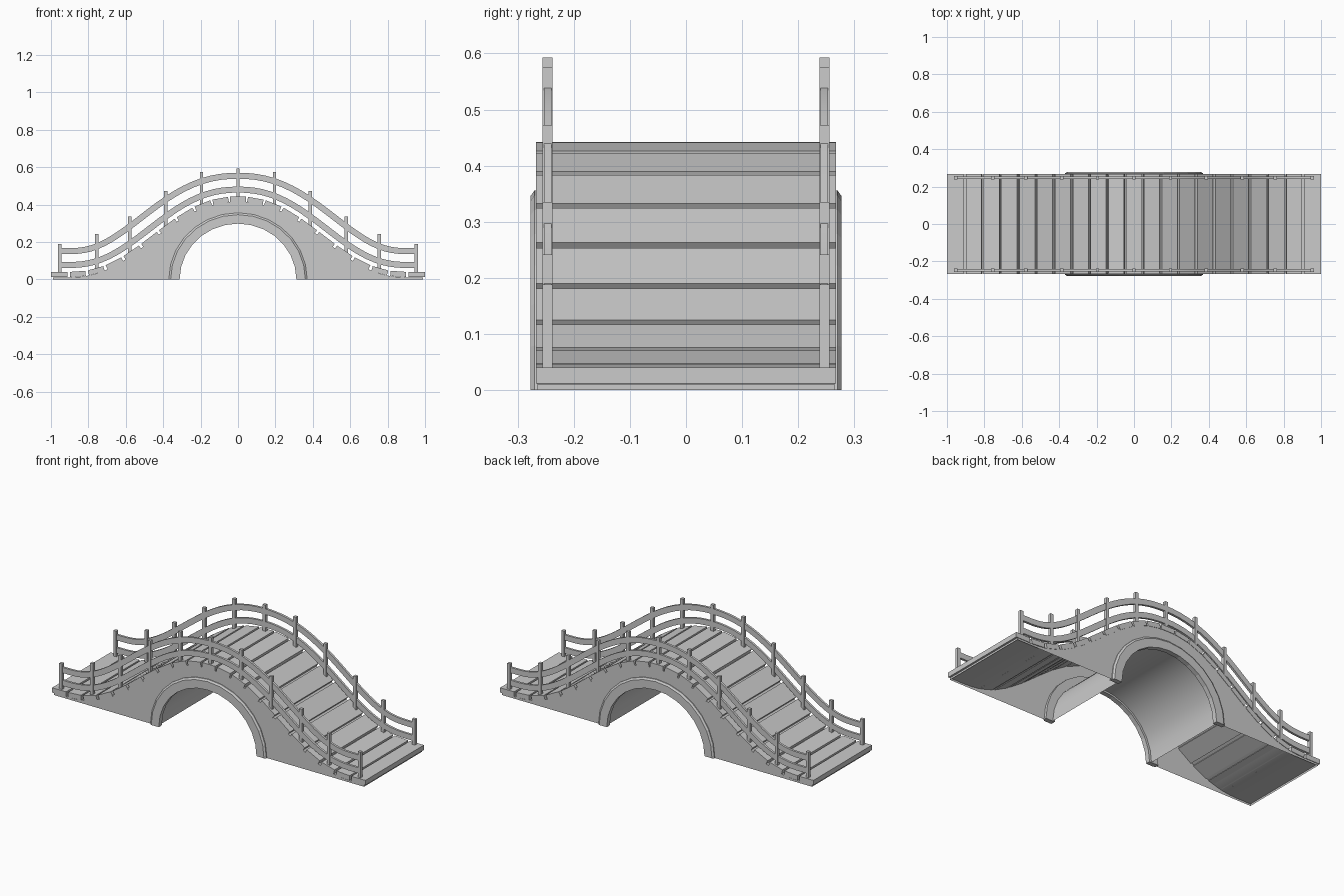
import bpy
import math

if "Cube" in bpy.data.objects:
    bpy.data.objects.remove(bpy.data.objects["Cube"])

HALF_W = 0.267      # half width of the deck
THICK = 0.028       # plank thickness


# deck height: a smooth hump that flattens to the landings
def deck(x):
    t = min(abs(x) / 0.9, 1.0)
    cosine = 0.5 * (1 + math.cos(math.pi * t))
    smoother = 1 - (6 * t**5 - 15 * t**4 + 10 * t**3)
    return 0.04 + 0.403 * 0.5 * (cosine + smoother)


# point at distance d from the deck along its normal
def offset(x, d):
    s = (deck(x + 0.001) - deck(x - 0.001)) / 0.002
    n = math.hypot(1, s)
    return (x - d * s / n, deck(x) + d / n)


def make(name, verts, faces, smooth=None):
    me = bpy.data.meshes.new(name)
    me.from_pydata(verts, [], faces)
    me.update()
    ob = bpy.data.objects.new(name, me)
    bpy.context.collection.objects.link(ob)
    bpy.ops.object.select_all(action='DESELECT')
    ob.select_set(True)
    bpy.context.view_layer.objects.active = ob
    bpy.ops.object.mode_set(mode='EDIT')
    bpy.ops.mesh.select_all(action='SELECT')
    bpy.ops.mesh.normals_make_consistent(inside=False)
    bpy.ops.object.mode_set(mode='OBJECT')
    if smooth:
        bpy.ops.object.shade_smooth_by_angle(angle=math.radians(smooth))
    return ob


# extrude an xz outline along y
def prism(name, pts, y0, y1, skip=(), smooth=None):
    n = len(pts)
    verts = [(x, y, z) for y in (y0, y1) for x, z in pts]
    faces = [tuple(range(n)), tuple(range(2 * n - 1, n - 1, -1))]
    faces += [(i, (i + 1) % n, n + (i + 1) % n, n + i) for i in range(n) if i not in skip]
    return make(name, verts, faces, smooth)


# sweep a closed list of sections
def sweep(name, sections, smooth=None):
    m = len(sections[0])
    verts = [p for s in sections for p in s]
    faces = [(i * m + j, i * m + (j + 1) % m, (i + 1) * m + (j + 1) % m, (i + 1) * m + j)
             for i in range(len(sections) - 1) for j in range(m)]
    last = (len(sections) - 1) * m
    faces += [tuple(range(m)), tuple(range(last + m - 1, last - 1, -1))]
    return make(name, verts, faces, smooth)


# bridge body: hollow shell, open underneath, with the arch tunnel
N_TOP, N_ARC = 42, 14
pts = []
for i in range(N_TOP + 1):
    x = -0.99 + 1.98 * i / N_TOP
    pts.append((x, offset(x, -THICK)[1] - 0.001))
pts.append((0.99, 0.0))
arc_start = len(pts)
for i in range(N_ARC + 1):
    a = math.pi * i / N_ARC
    pts.append((0.325 * math.cos(a), 0.308 * math.sin(a)))
arc_end = len(pts) - 1
pts.append((-0.99, 0.0))
prism("bridge_body", pts, -0.265, 0.265, skip=(arc_start - 1, arc_end), smooth=30)

# deck planks
N = 21
for k in range(N):
    a = -1 + 2 * k / N + (0.006 if k else 0)
    b = -1 + 2 * (k + 1) / N - (0.006 if k < N - 1 else 0)
    za, zb = deck(a), deck(b)
    L = math.hypot(b - a, zb - za)
    nx, nz = -(zb - za) / L * THICK, (b - a) / L * THICK
    prism("deck_plank", [(a, za), (b, zb), (b - nx, zb - nz), (a - nx, za - nz)],
          -HALF_W, HALF_W)

post_tops = {0: 0.593, 0.195: 0.575, 0.387: 0.472, 0.578: 0.335, 0.755: 0.242, 0.953: 0.188}

for side in (-1, 1):
    # arch trim with a chamfered outer edge
    ring = []
    for i in range(N_ARC + 1):
        a = math.pi * i / N_ARC
        c, s = math.cos(a), math.sin(a)
        section = [(0, 0.25), (0, 0.270), (0.010, 0.277), (0.058, 0.277), (0.058, 0.25)]
        ring.append([((0.37 - d) * c, side * y, (0.356 - d) * s) for d, y in section])
    sweep("arch_trim", ring)

    # two handrails following the deck
    for name, lo, hi in (("upper_rail", 0.095, 0.127), ("lower_rail", 0.021, 0.053)):
        secs = []
        for i in range(49):
            x = -0.955 + 1.91 * i / 48
            (x0, z0), (x1, z1) = offset(x, lo), offset(x, hi)
            ya, yb = side * 0.240, side * 0.253
            secs.append([(x0, ya, z0), (x0, yb, z0), (x1, yb, z1), (x1, ya, z1)])
        sweep(name, secs, smooth=30)

    # railing posts
    for px, top in post_tops.items():
        for x in {px, -px}:
            bot = deck(x) - 0.01
            w = 0.009
            prism("railing_post", [(x - w, bot), (x + w, bot), (x + w, top), (x - w, top)],
                  side * 0.238, side * 0.256)
